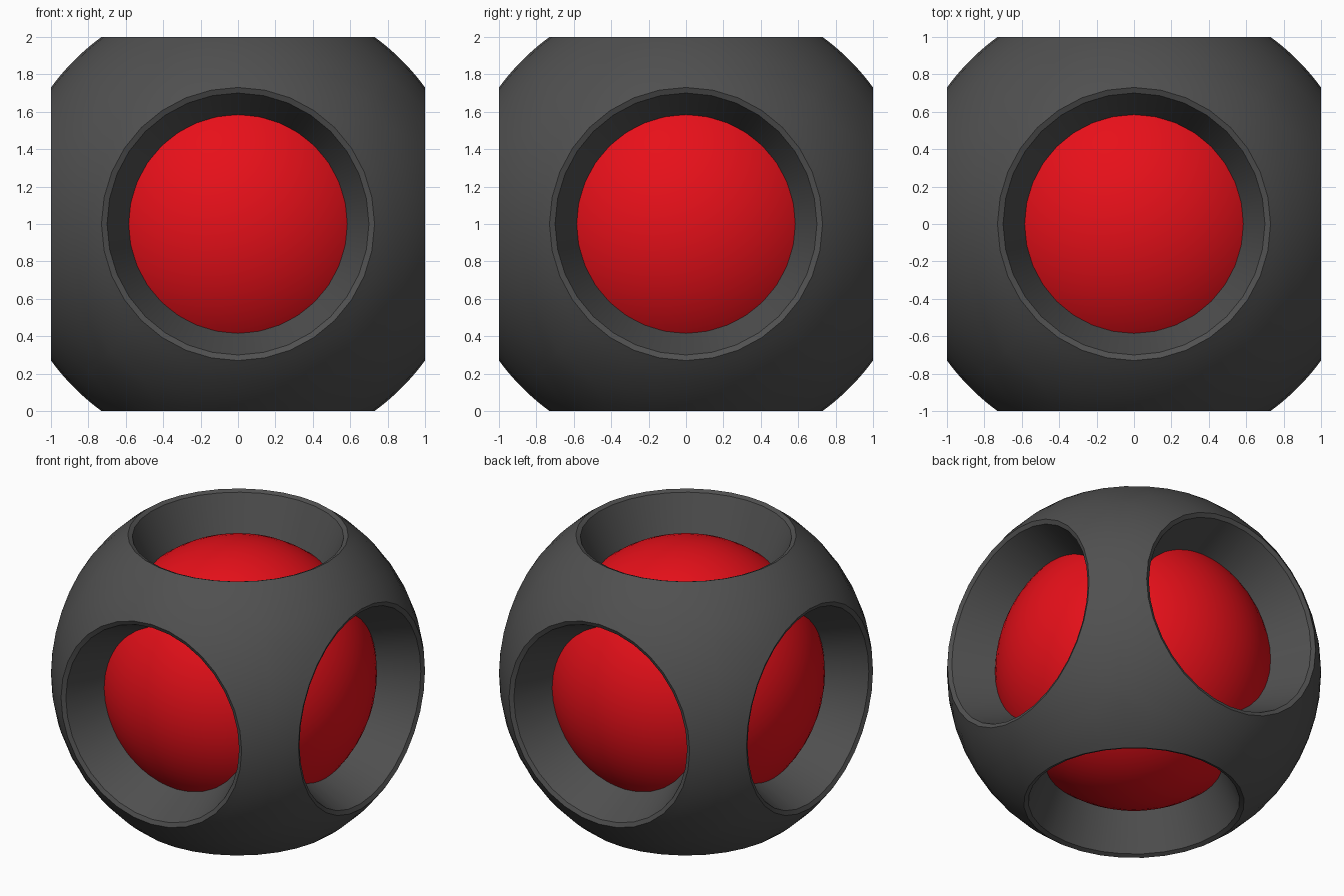
import bpy, bmesh
from math import sin, cos, pi, sqrt
from mathutils import Vector, Matrix

if "Cube" in bpy.data.objects:
    bpy.data.objects.remove(bpy.data.objects["Cube"])

SEG = 32                      # sides of each round opening
RIM = 0.73                    # opening radius, one unit from the centre
R = sqrt(1 + RIM ** 2)        # shell radius
CORE_R = 0.92
CENTRE = Vector((0, 0, 1))


def material(name, colour):
    m = bpy.data.materials.new(name)
    m.diffuse_color = colour
    m.use_nodes = True
    m.node_tree.nodes["Principled BSDF"].inputs["Base Color"].default_value = m.diffuse_color
    return m


def smooth(obj, angle):
    bpy.ops.object.select_all(action='DESELECT')
    obj.select_set(True)
    bpy.context.view_layer.objects.active = obj
    bpy.ops.object.shade_smooth_by_angle(angle=angle)


def face_rings():
    """Rings for one cube side: funnel wall, bevelled rim, then out to the cube border."""
    angles = [2 * pi * i / SEG for i in range(SEG)]
    rings = [[Vector((r * cos(a), r * sin(a), z)) for a in angles]
             for r, z in ((0.578, 0.695), (0.70, 0.987), (RIM, 1.0))]
    border = []
    for a in angles:
        m = max(abs(cos(a)), abs(sin(a)))
        border.append(Vector((cos(a) / m, sin(a) / m, 1)).normalized() * R)
    steps = 5
    for s in range(1, steps + 1):
        rings.append([p.lerp(q, s / steps).normalized() * R
                      for p, q in zip(rings[2], border)])
    return rings


# Shell: the same pierced patch turned to all six sides and welded
bm = bmesh.new()
turns = [Matrix.Rotation(k * pi / 2, 3, 'X') for k in range(4)]
turns += [Matrix.Rotation(s * pi / 2, 3, 'Y') for s in (1, -1)]
for turn in turns:
    rows = [[bm.verts.new(turn @ p + CENTRE) for p in ring] for ring in face_rings()]
    for inner, outer in zip(rows, rows[1:]):
        for i in range(SEG):
            j = (i + 1) % SEG
            bm.faces.new((inner[i], outer[i], outer[j], inner[j]))
bmesh.ops.remove_doubles(bm, verts=bm.verts, dist=0.0005)
mesh = bpy.data.meshes.new("outer_shell")
bm.to_mesh(mesh)
bm.free()
shell = bpy.data.objects.new("outer_shell", mesh)
bpy.context.collection.objects.link(shell)
mesh.materials.append(material("dark_grey", (0.08, 0.08, 0.08, 1)))
smooth(shell, pi / 6)

# Red ball inside the shell
bpy.ops.mesh.primitive_uv_sphere_add(segments=64, ring_count=32, radius=CORE_R, location=CENTRE)
core = bpy.context.object
core.name = "inner_ball"
core.data.materials.append(material("red", (0.8, 0.005, 0.01, 1)))
smooth(core, pi / 6)
